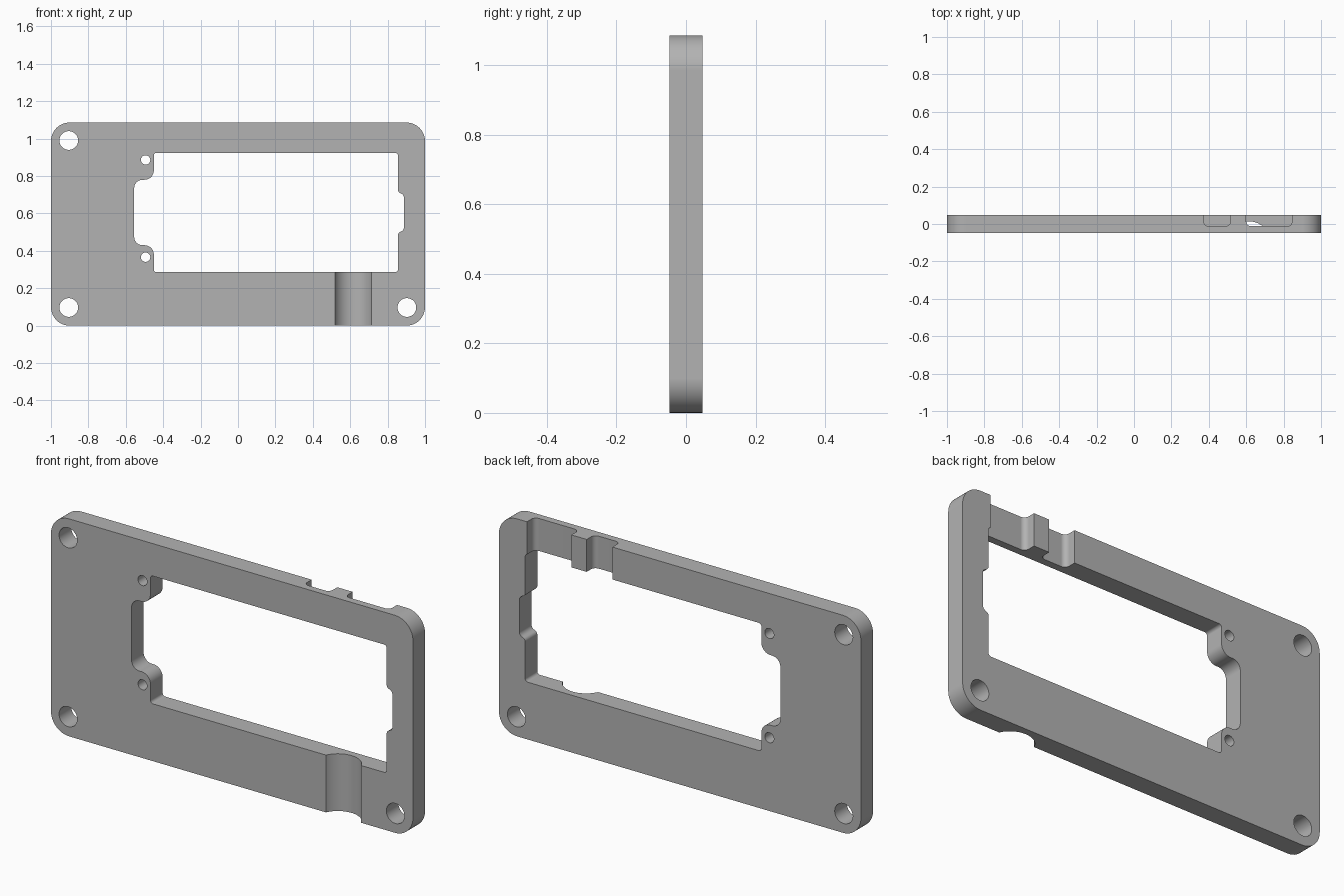
import bpy, bmesh, math
from mathutils import Vector

cube = bpy.data.objects.get("Cube")
if cube:
    bpy.data.objects.remove(cube, do_unlink=True)

HALF = 0.048      # half thickness of the plate
HEIGHT = 1.086

grey = bpy.data.materials.new("plain grey")
grey.use_nodes = True
grey.diffuse_color = (0.45, 0.45, 0.45, 1)
grey.node_tree.nodes["Principled BSDF"].inputs["Base Color"].default_value = grey.diffuse_color


def rounded(corners, steps=12):
    """Outline from (u, v, fillet radius) corners."""
    out = []
    for i, (u, v, r) in enumerate(corners):
        p = Vector((u, v))
        if r == 0:
            out.append(p)
            continue
        a = (Vector(corners[i - 1][:2]) - p).normalized()
        b = (Vector(corners[(i + 1) % len(corners)][:2]) - p).normalized()
        half = a.angle(b) / 2
        centre = p + (a + b).normalized() * r / math.sin(half)
        start = p + a * r / math.tan(half) - centre
        end = p + b * r / math.tan(half) - centre
        sweep = start.angle_signed(end)
        for k in range(steps + 1):
            t = -sweep * k / steps
            c, s = math.cos(t), math.sin(t)
            out.append(centre + Vector((start.x * c - start.y * s,
                                        start.x * s + start.y * c)))
    return out


def circle(u, v, r, n=48):
    return [Vector((u + r * math.cos(math.tau * k / n),
                    v + r * math.sin(math.tau * k / n))) for k in range(n)]


def prism(name, outline, low, high, upright=False):
    """Extrude an x-z outline along y, or an x-y outline along z if upright."""
    bm = bmesh.new()
    place = (lambda p: (p.x, p.y, low)) if upright else (lambda p: (p.x, low, p.y))
    face = bm.faces.new([bm.verts.new(place(p)) for p in outline])
    top = bmesh.ops.extrude_face_region(bm, geom=[face])["geom"]
    move = Vector((0, 0, high - low)) if upright else Vector((0, high - low, 0))
    bmesh.ops.translate(bm, vec=move, verts=[g for g in top if isinstance(g, bmesh.types.BMVert)])
    bmesh.ops.recalc_face_normals(bm, faces=bm.faces)
    mesh = bpy.data.meshes.new(name)
    bm.to_mesh(mesh)
    bm.free()
    mesh.materials.append(grey)
    obj = bpy.data.objects.new(name, mesh)
    bpy.context.collection.objects.link(obj)
    return obj


# Plate with rounded corners
plate = prism("mounting_plate", rounded([(-1, 0, 0.1), (1, 0, 0.1),
              (1, HEIGHT, 0.1), (-1, HEIGHT, 0.1)]), -HALF, HALF)
bpy.context.view_layer.objects.active = plate
plate.select_set(True)


def cut(outline, low=-0.1, high=0.1, upright=False):
    cutter = prism("cutter", outline, low, high, upright)
    cutter.hide_render = True
    mod = plate.modifiers.new("cut", 'BOOLEAN')
    mod.operation, mod.solver, mod.object = 'DIFFERENCE', 'EXACT', cutter
    bpy.ops.object.modifier_apply(modifier=mod.name)
    bpy.data.objects.remove(cutter, do_unlink=True)


# Window: lower half of the outline, mirrored about its middle height
MID = 0.605
lower = [(-0.555, 0.43, 0.045), (-0.45, 0.43, 0.05), (-0.45, 0.286, 0.015),
         (0.855, 0.286, 0.015), (0.855, 0.495, 0.018), (0.887, 0.51, 0.025)]
upper = [(u, 2 * MID - v, r) for u, v, r in reversed(lower)]
cut(rounded(lower + upper))

# Corner holes and small screw holes
for x, z, r in [(-0.905, 0.99, 0.05), (-0.905, 0.097, 0.05), (0.903, 0.097, 0.05),
                (-0.494, 0.886, 0.025), (-0.494, 0.366, 0.025)]:
    cut(circle(x, z, r))

# Round channel across the lower front rail
cut(circle(0.617, -0.0937, 0.1077, 96), -0.1, 0.3, True)

# Two pockets in the back of the upper rail, with rounded floor corners
for x0, x1 in [(0.373, 0.515), (0.6, 0.845)]:
    cut(rounded([(x0, -0.012, 0.025), (x1, -0.012, 0.025),
                 (x1, 0.1, 0), (x0, 0.1, 0)]), 0.912, 1.2, True)

# Smooth rounds, crisp edges
bpy.ops.object.shade_smooth_by_angle(angle=math.radians(30))
weighted = plate.modifiers.new("even shading", 'WEIGHTED_NORMAL')
weighted.keep_sharp = True
